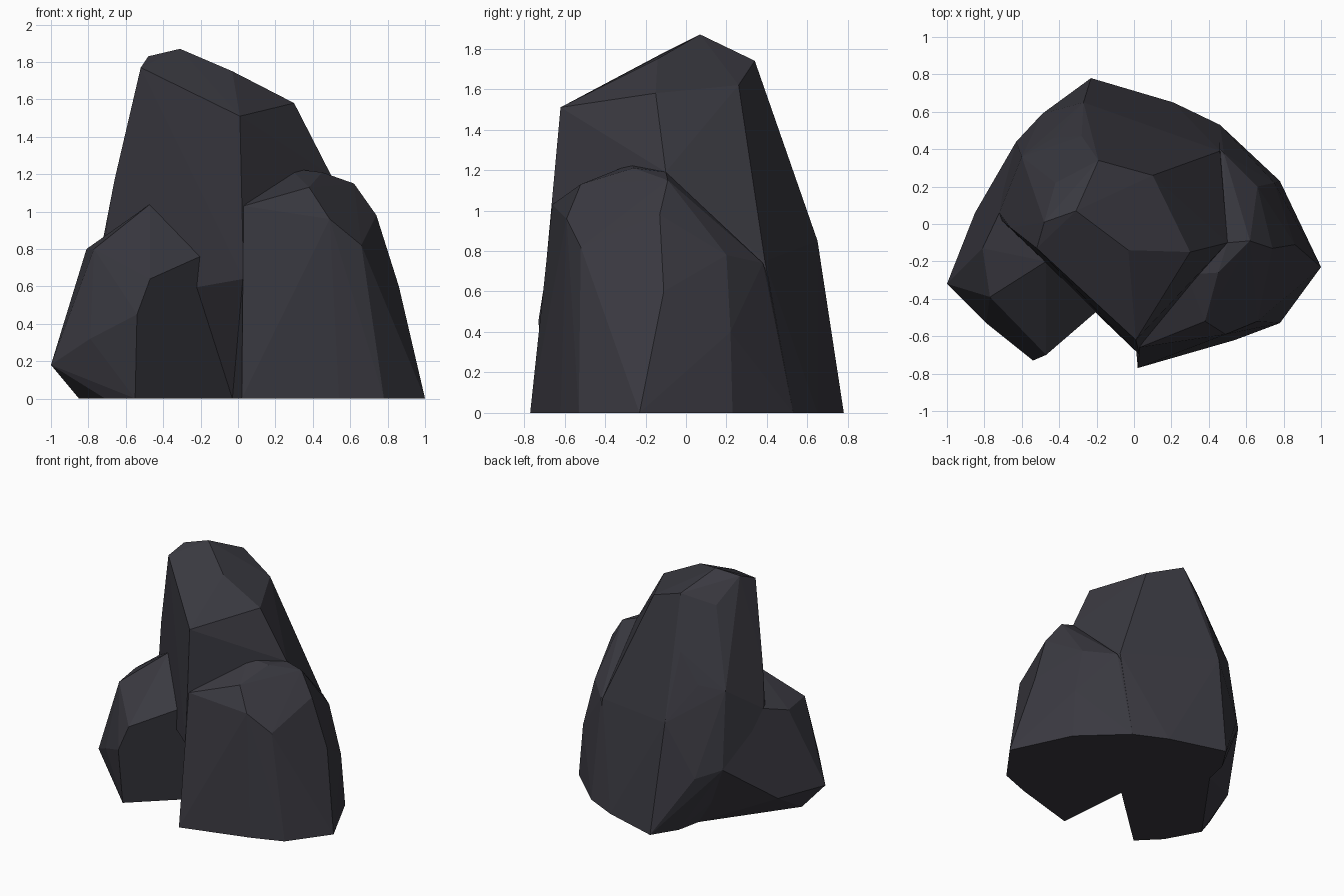
import bpy, bmesh

# One flat slate colour for the whole rock
slate = bpy.data.materials.new("dark_slate")
slate.diffuse_color = (0.042, 0.041, 0.052, 1)


def boulder(name, corners):
    """Flat-faced convex boulder wrapped around a few corner points."""
    bm = bmesh.new()
    for c in corners:
        bm.verts.new(c)
    hull = bmesh.ops.convex_hull(bm, input=bm.verts)
    loose = set(hull["geom_interior"]) | set(hull["geom_unused"])
    bmesh.ops.delete(bm, geom=[g for g in loose if isinstance(g, bmesh.types.BMVert)],
                     context='VERTS')
    bmesh.ops.dissolve_limit(bm, angle_limit=0.04, verts=bm.verts, edges=bm.edges)
    bmesh.ops.recalc_face_normals(bm, faces=bm.faces)
    me = bpy.data.meshes.new(name)
    bm.to_mesh(me)
    bm.free()
    me.materials.append(slate)
    ob = bpy.data.objects.new(name, me)
    bpy.context.collection.objects.link(ob)
    return ob


# Tall central spire: crown, shoulders, foot
boulder("spire", [
    (-.31, .07, 1.87), (-.03, -.14, 1.75), (.30, -.15, 1.58), (.01, -.62, 1.51),
    (-.52, -.13, 1.77), (-.48, .01, 1.83), (-.19, .34, 1.74), (.10, .26, 1.62),
    (-.42, .22, 1.66), (-.57, -.08, 1.45), (-.66, -.02, 1.17), (-.28, .47, 1.35),
    (-.43, .46, 1.12), (-.60, .36, 1.08), (.03, -.66, 1.03), (.28, -.27, 1.23),
    (.50, -.10, 1.19), (.46, .39, .75), (-.27, .65, .85), (-.72, .06, .86),
    (.03, -.70, .64), (-.76, .06, .50), (-.63, .44, .49), (-.49, .59, .44),
    (-.35, .59, 0), (-.39, .40, 0), (-.23, .78, 0), (.21, .65, 0), (.46, .53, 0),
    (-.03, -.18, 0), (.10, -.25, 0)])

# Low boulder on the left
boulder("left_boulder", [
    (-.47, -.20, 1.04), (-.77, -.39, .80), (-.81, -.13, .80), (-.72, .06, .86),
    (-.18, -.45, .77), (-.47, -.70, .64), (-.54, -.73, .45), (-.79, -.53, .32),
    (-1, -.32, .18), (-.85, .06, .18), (-.63, .44, .49), (-.55, .25, .87),
    (-.85, -.24, 0), (-.71, -.50, 0), (-.55, -.66, 0), (-.03, -.18, 0),
    (-.39, .40, 0), (-.35, -.05, 1.0), (-.10, -.36, .75)])

# Broad shoulder boulder on the right
boulder("right_boulder", [
    (.03, -.66, 1.03), (.38, -.52, 1.13), (.28, -.27, 1.23), (.45, -.26, 1.21),
    (.50, -.10, 1.19), (.62, -.09, 1.15), (.74, -.13, .98), (.49, -.59, .96),
    (.66, -.52, .82), (.86, -.11, .60), (.66, .20, .78), (.75, .22, .40),
    (.48, .38, .74), (.03, -.30, 1.0), (.02, -.77, 0), (.54, -.62, 0),
    (.78, -.53, 0), (1, -.23, 0), (.78, .23, 0), (.46, .53, 0), (.21, .65, 0),
    (-.03, -.18, 0)])
